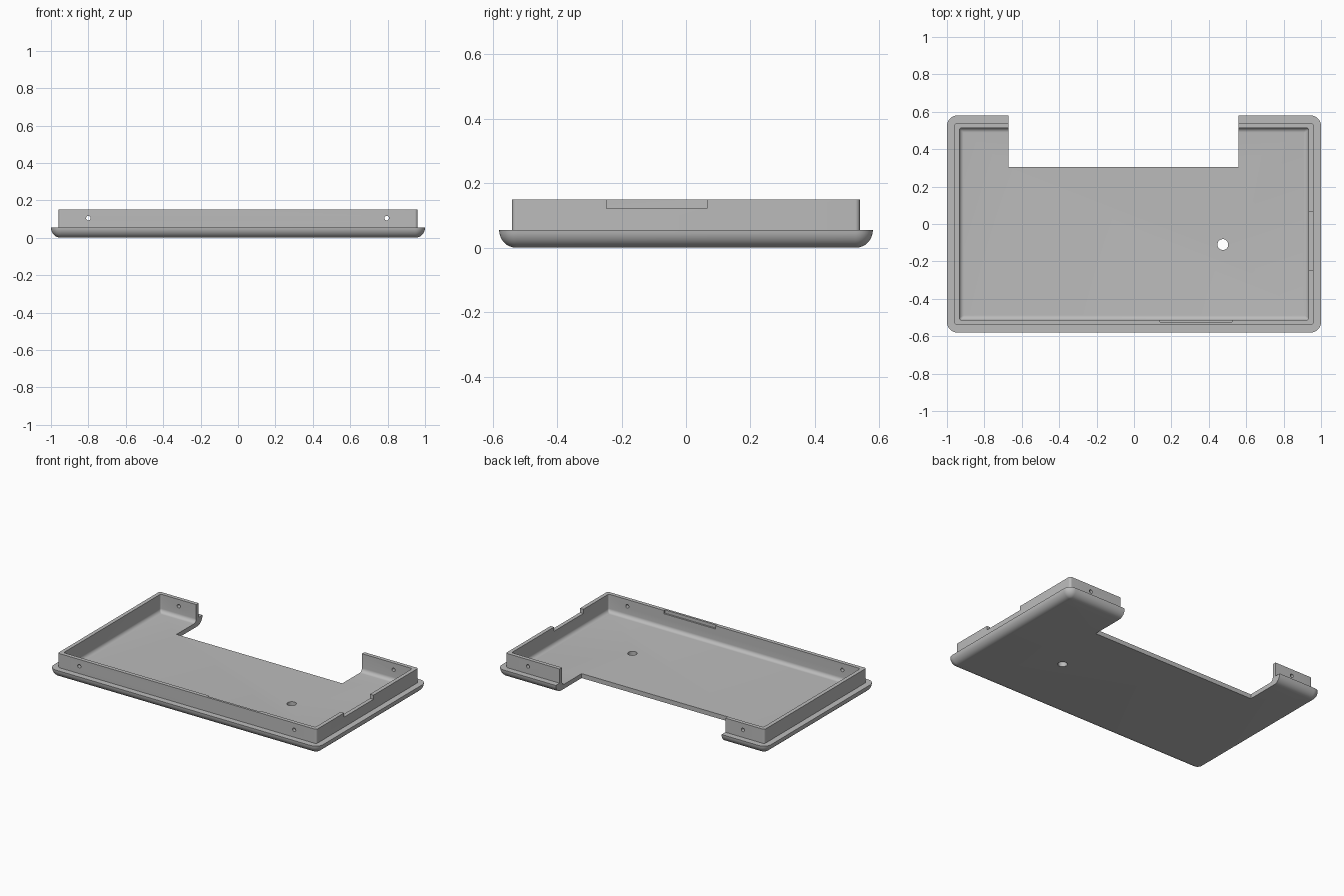
import bpy, bmesh
from math import sin, cos, pi, radians

cube = bpy.data.objects.get("Cube")
if cube:
    bpy.data.objects.remove(cube, do_unlink=True)

HALF_X, HALF_Y = 1.0, 0.58
LIP, TOP, FLOOR = 0.055, 0.15, 0.03
ROUND, FILLET = 0.052, 0.025
STEPS = 8

grey = bpy.data.materials.new("plain grey")
grey.use_nodes = True
grey.diffuse_color = (0.5, 0.5, 0.5, 1)
grey.node_tree.nodes["Principled BSDF"].inputs["Base Color"].default_value = (0.5, 0.5, 0.5, 1)


def ring(bm, inset, z, radius):
    """Rounded rectangle of vertices, inset from the outer edge."""
    cx, cy = HALF_X - inset - radius, HALF_Y - inset - radius
    verts = []
    for i, (sx, sy) in enumerate(((1, 1), (-1, 1), (-1, -1), (1, -1))):
        for k in range(STEPS + 1):
            a = (i + k / STEPS) * pi / 2
            verts.append(bm.verts.new((sx * cx + radius * cos(a),
                                       sy * cy + radius * sin(a), z)))
    return verts


def add_object(name, bm):
    bmesh.ops.recalc_face_normals(bm, faces=bm.faces)
    mesh = bpy.data.meshes.new(name)
    bm.to_mesh(mesh)
    bm.free()
    mesh.materials.append(grey)
    obj = bpy.data.objects.new(name, mesh)
    bpy.context.collection.objects.link(obj)
    return obj


# Tray: rounded underside, flat lip, thin wall, filleted inner floor
bm = bmesh.new()
angles = [k / STEPS * pi / 2 for k in range(STEPS + 1)]
profile = [(ROUND * (1 - sin(a)), LIP - LIP * cos(a), 0.003 + ROUND * sin(a))
           for a in angles]
profile += [(0.04, LIP, 0.015), (0.04, TOP, 0.015), (0.066, TOP, 0.012)]
profile += [(0.066 + FILLET * (1 - cos(a)), FLOOR + FILLET * (1 - sin(a)),
             0.012 - 0.009 * (1 - cos(a))) for a in angles]
rings = [ring(bm, *p) for p in profile]
for low, high in zip(rings, rings[1:]):
    for i in range(len(low)):
        j = (i + 1) % len(low)
        bm.faces.new((low[i], low[j], high[j], high[i]))
bm.faces.new(rings[0])
bm.faces.new(rings[-1])
tray = add_object("tray", bm)


def cut(obj):
    obj.hide_render = True
    mod = tray.modifiers.new(obj.name, 'BOOLEAN')
    mod.operation, mod.solver, mod.object = 'DIFFERENCE', 'EXACT', obj


def box_cut(name, x, y, z):
    bm = bmesh.new()
    bmesh.ops.create_cube(bm, size=1)
    for v in bm.verts:
        v.co = [lo + (c + 0.5) * (hi - lo) for c, (lo, hi) in zip(v.co, (x, y, z))]
    cut(add_object(name, bm))


def hole_cut(name, location, radius, depth, tilt=0):
    bm = bmesh.new()
    bmesh.ops.create_cone(bm, cap_ends=True, segments=32, radius1=radius,
                          radius2=radius, depth=depth)
    obj = add_object(name, bm)
    obj.location = location
    obj.rotation_euler.x = tilt
    cut(obj)


# Openings
box_cut("back_opening_cutter", (-0.67, 0.56), (0.306, 0.8), (-0.1, 0.3))
box_cut("left_notch_cutter", (0.9, 0.99), (-0.247, 0.065), (0.122, 0.3))
box_cut("front_groove_cutter", (0.14, 0.525), (-0.525, -0.45), (0.128, 0.3))
hole_cut("floor_hole_cutter", (0.475, -0.11, 0), 0.029, 0.2)
for side, x in (("right", -0.8), ("left", 0.795)):
    hole_cut(side + "_screw_hole_cutter", (x, 0, 0.105), 0.012, 1.4, pi / 2)

# Apply the cuts and remove the cutters
bpy.context.view_layer.update()
graph = bpy.context.evaluated_depsgraph_get()
finished = bpy.data.meshes.new_from_object(tray.evaluated_get(graph))
cutters = [m.object for m in tray.modifiers]
tray.modifiers.clear()
tray.data = finished
for c in cutters:
    bpy.data.objects.remove(c, do_unlink=True)

# Smooth curves, sharp edges
bpy.ops.object.select_all(action='DESELECT')
tray.select_set(True)
bpy.context.view_layer.objects.active = tray
bpy.ops.object.shade_smooth_by_angle(angle=radians(30))
